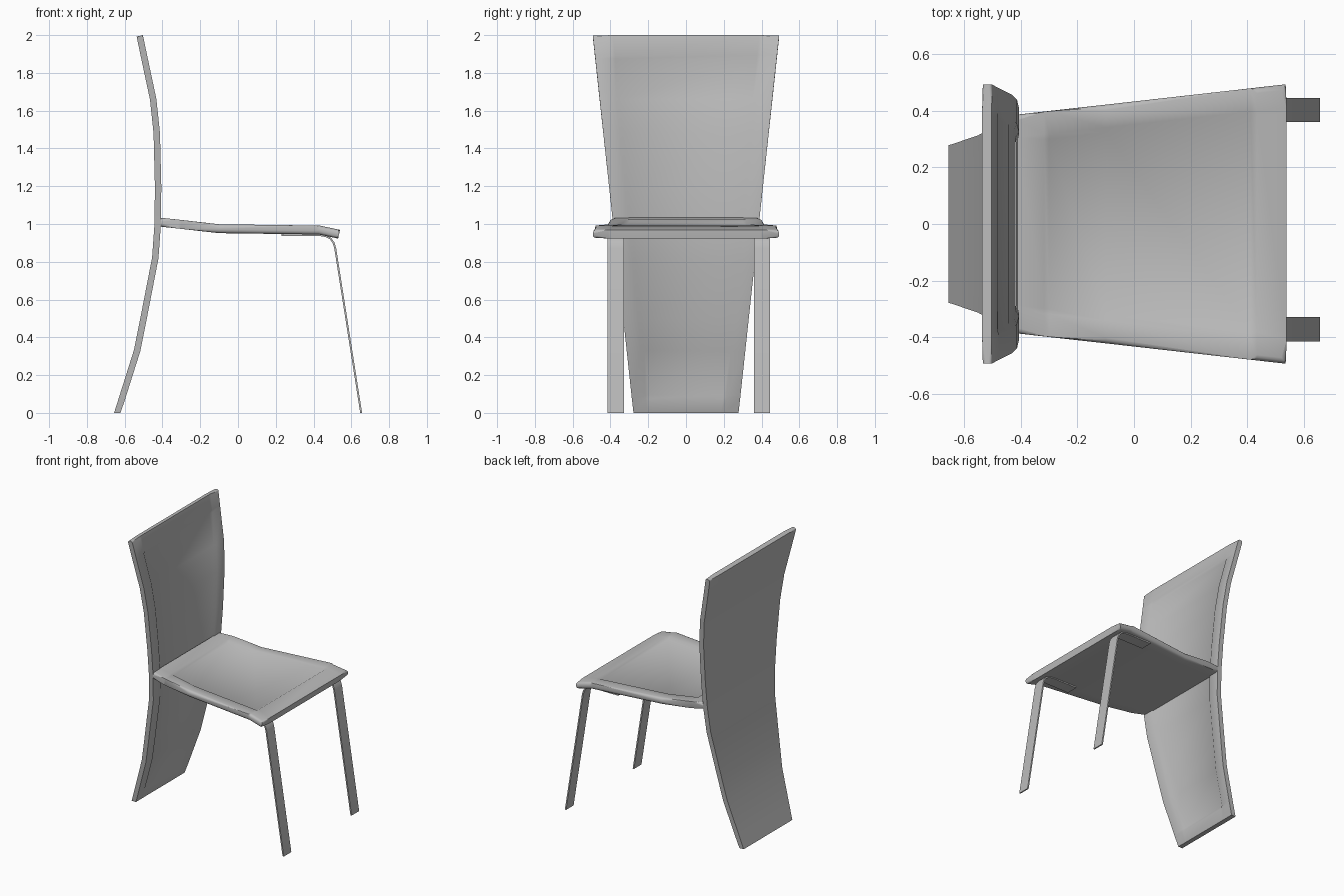
import bpy, bmesh
from mathutils import Vector

cube = bpy.data.objects.get("Cube")
if cube:
    bpy.data.objects.remove(cube, do_unlink=True)

# One grey for the whole chair
GREY = (0.5, 0.5, 0.5, 1.0)
grey = bpy.data.materials.new("grey")
grey.use_nodes = True
grey.diffuse_color = GREY
grey.node_tree.nodes["Principled BSDF"].inputs["Base Color"].default_value = GREY


def finish(name, bm):
    bmesh.ops.recalc_face_normals(bm, faces=bm.faces)
    mesh = bpy.data.meshes.new(name)
    bm.to_mesh(mesh)
    bm.free()
    mesh.materials.append(grey)
    obj = bpy.data.objects.new(name, mesh)
    bpy.context.collection.objects.link(obj)
    bpy.ops.object.select_all(action="DESELECT")
    obj.select_set(True)
    bpy.context.view_layer.objects.active = obj
    bpy.ops.object.shade_smooth_by_angle(angle=0.6)
    return obj


def normals(path):
    """Side normal of an (x, z) path at every point."""
    result = []
    for i in range(len(path)):
        t = path[min(i + 1, len(path) - 1)] - path[max(i - 1, 0)]
        result.append(Vector((t.y, -t.x)).normalized())
    return result


def slab(name, points, rim, thick, outer, inner, depth, flat_start, keep, radius):
    """Bent tapering board with a sunken panel between the two rim points."""
    path = [Vector(p) for p in points]
    a, b = rim
    lip = 0.018
    low = path[a] + (path[a + 1] - path[a]).normalized() * lip
    high = path[b] + (path[b - 1] - path[b]).normalized() * lip
    path = path[:a + 1] + [low] + path[a + 1:b] + [high] + path[b:]
    b += 2
    sides = normals(path)
    if flat_start:
        sides[0] = Vector((1, 0))
    bm = bmesh.new()
    front, back = [], []
    for i, (p, n) in enumerate(zip(path, sides)):
        w, v = outer(p), inner(p)
        row_f, row_b = [], []
        for j, y in enumerate((-w, -v, lip - v, v - lip, v, w)):
            sunk = depth if a < i < b and j in (2, 3) else 0
            f = p + n * (thick / 2 - sunk)
            r = p - n * (thick / 2)
            row_f.append(bm.verts.new((f.x, y, f.y)))
            row_b.append(bm.verts.new((r.x, y, r.y)))
        front.append(row_f)
        back.append(row_b)
    last, cols = len(path) - 1, 5
    for grid in (front, back):
        for i in range(last):
            for j in range(cols):
                bm.faces.new((grid[i][j], grid[i][j + 1], grid[i + 1][j + 1], grid[i + 1][j]))
    # Closed edges; the rounded ones are collected for the bevel
    round_edges = set()

    def close(f, g, rounded):
        for k in range(len(f) - 1):
            bm.faces.new((f[k], f[k + 1], g[k + 1], g[k]))
            if rounded:
                round_edges.update((bm.edges.get((f[k], f[k + 1])), bm.edges.get((g[k], g[k + 1]))))

    close(front[0], back[0], "start" in keep)
    close(front[-1], back[-1], "end" in keep)
    for j in (0, cols):
        close([r[j] for r in front], [r[j] for r in back], "sides" in keep)
    bmesh.ops.bevel(bm, geom=list(round_edges), offset=radius, segments=3,
                    profile=0.5, affect="EDGES", clamp_overlap=True)
    return finish(name, bm)


# Tall curved backrest that reaches the floor
slab("backrest",
     [(-.639, 0), (-.613, .08), (-.534, .33), (-.5, .5), (-.438, .82), (-.425, 1),
      (-.423, 1.2), (-.43, 1.48), (-.449, 1.66), (-.498, 1.89), (-.52, 1.996)],
     rim=(1, 9), thick=.034,
     outer=lambda p: .278 + .108 * p.y, inner=lambda p: .205 + .1 * p.y,
     depth=.012, flat_start=True, keep=("end",), radius=.012)

# Seat with rounded rim, sloping down at the front edge
slab("seat",
     [(.535, .946), (.43, .968), (-.1, .975), (-.32, 1.0), (-.415, 1.01)],
     rim=(1, 3), thick=.047,
     outer=lambda p: .433 + .113 * p.x, inner=lambda p: .352 + .11 * p.x,
     depth=.012, flat_start=False, keep=("start", "sides"), radius=.019)


def leg(name, y):
    """Bent flat strip: mounting plate, rounded bend, then the sloping leg."""
    path = [Vector(p) for p in ((.23, .942), (.43, .942), (.465, .936), (.49, .923),
                                (.506, .9), (.515, .87), (.652, 0))]
    bm = bmesh.new()
    rings = []
    for p, n in zip(path, normals(path)):
        if p.y == 0:
            n = Vector((-1, 0))
        a, b = p + n * .005, p - n * .005
        rings.append([bm.verts.new((q.x, y + s * .043, q.y))
                      for q, s in ((a, -1), (a, 1), (b, 1), (b, -1))])
    for r, s in zip(rings, rings[1:]):
        for k in range(4):
            bm.faces.new((r[k], r[(k + 1) % 4], s[(k + 1) % 4], s[k]))
    bm.faces.new(rings[0])
    bm.faces.new(rings[-1])
    finish(name, bm)


leg("left_front_leg", .403)
leg("right_front_leg", -.372)
